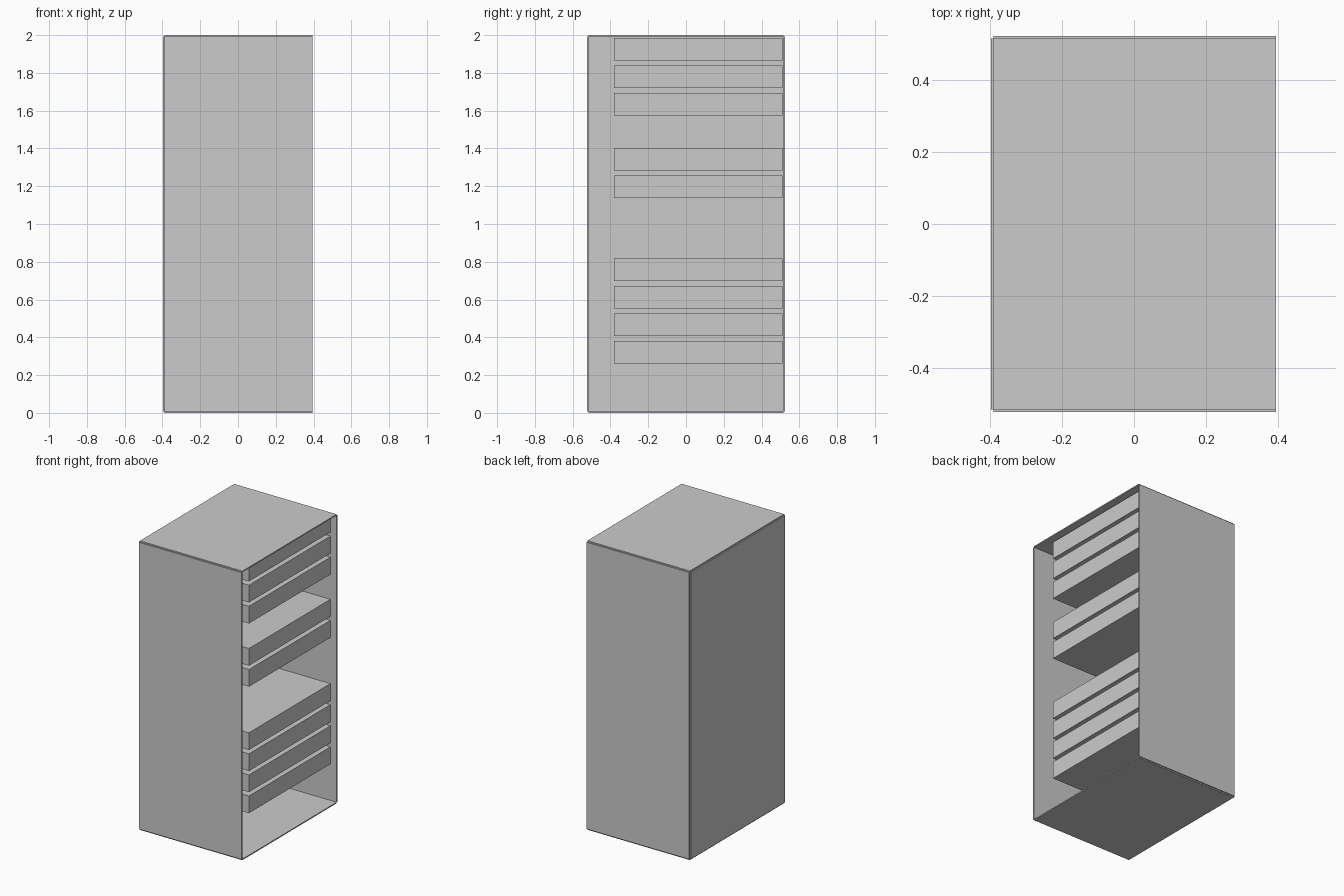
import bpy
import bmesh

cube = bpy.data.objects.get("Cube")
if cube:
    bpy.data.objects.remove(cube, do_unlink=True)

GREY = (0.6, 0.6, 0.6, 1)
grey = bpy.data.materials.new("plain grey")
grey.use_nodes = True
grey.diffuse_color = GREY
grey.node_tree.nodes["Principled BSDF"].inputs["Base Color"].default_value = GREY


def box(name, x, y, z):
    """Box spanning the given (low, high) range on each axis."""
    spans = (x, y, z)
    bm = bmesh.new()
    bmesh.ops.create_cube(bm, size=1)
    for v in bm.verts:
        v.co = [(lo + hi) / 2 + c * (hi - lo) for c, (lo, hi) in zip(v.co, spans)]
    mesh = bpy.data.meshes.new(name)
    bm.to_mesh(mesh)
    bm.free()
    mesh.materials.append(grey)
    obj = bpy.data.objects.new(name, mesh)
    bpy.context.scene.collection.objects.link(obj)
    return obj


# Inner space of the cabinet; thin panels sit on its outside, open towards +x
T = 0.008
X = (-0.39, 0.394)
Y = (-0.515, 0.515)
Z = (T, 2 - T)

box("bottom_panel", X, Y, (0, Z[0]))
box("top_panel", X, Y, (Z[1], 2))
box("front_panel", X, (Y[0] - T, Y[0]), Z)
box("rear_panel", X, (Y[1], Y[1] + T), Z)
box("closed_end_panel", (X[0] - T, X[0]), Y, Z)

# Slabs stacked at an even pitch, with some slots left empty
PITCH, HEIGHT, FIRST = 0.1458, 0.119, 0.262
for slot in (0, 1, 2, 3, 6, 7, 9, 10, 11):
    low = FIRST + slot * PITCH
    box(f"rack_unit_{slot}", (X[0], 0.35), (-0.38, 0.51), (low, low + HEIGHT))
